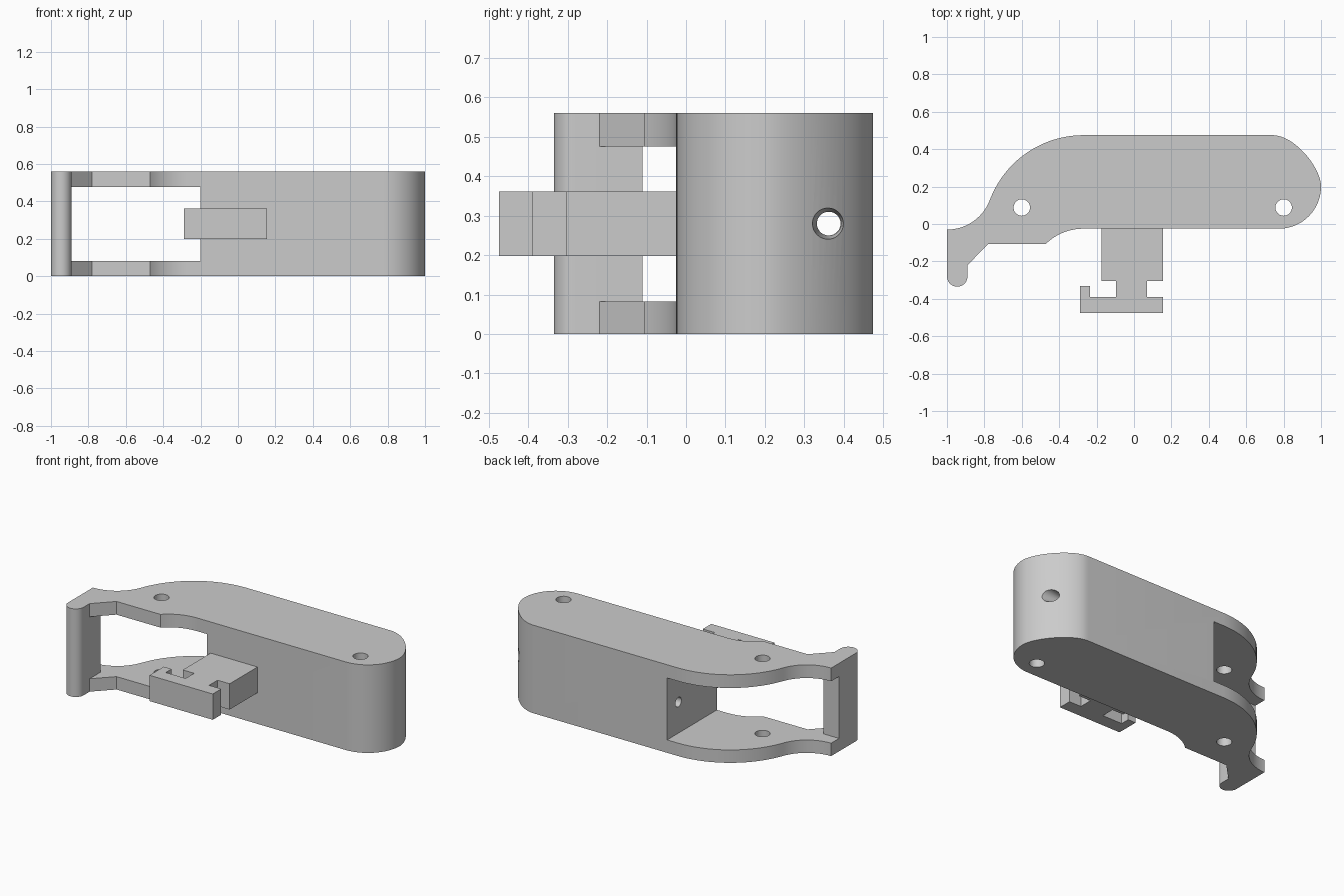
import bpy, bmesh
from math import sin, cos, radians, pi
from mathutils import Matrix, Vector
from mathutils.geometry import interpolate_bezier

cube = bpy.data.objects.get("Cube")
if cube:
    bpy.data.objects.remove(cube, do_unlink=True)

grey = bpy.data.materials.new("plain grey")
grey.use_nodes = True
color = (0.6, 0.6, 0.6, 1)
grey.diffuse_color = color
grey.node_tree.nodes["Principled BSDF"].inputs["Base Color"].default_value = color


def finish(name, bm):
    bmesh.ops.recalc_face_normals(bm, faces=bm.faces)
    mesh = bpy.data.meshes.new(name)
    bm.to_mesh(mesh)
    bm.free()
    mesh.materials.append(grey)
    obj = bpy.data.objects.new(name, mesh)
    bpy.context.collection.objects.link(obj)
    return obj


def extrude(name, outline, z0, z1):
    bm = bmesh.new()
    face = bm.faces.new([bm.verts.new((x, y, z0)) for x, y in outline])
    out = bmesh.ops.extrude_face_region(bm, geom=[face])
    top = [v for v in out["geom"] if isinstance(v, bmesh.types.BMVert)]
    bmesh.ops.translate(bm, verts=top, vec=(0, 0, z1 - z0))
    return finish(name, bm)


def rod(name, center, r1, r2, length, along_x=False):
    bm = bmesh.new()
    turn = Matrix.Rotation(pi / 2, 4, "Y") if along_x else Matrix()
    bmesh.ops.create_cone(bm, cap_ends=True, segments=40, radius1=r1, radius2=r2,
                          depth=length, matrix=Matrix.Translation(center) @ turn)
    return finish(name, bm)


def arc(cx, cy, r, start, end, n=20):
    angles = [radians(start + (end - start) * i / n) for i in range(n + 1)]
    return [(cx + r * cos(a), cy + r * sin(a)) for a in angles]


def activate(obj):
    bpy.ops.object.select_all(action="DESELECT")
    obj.select_set(True)
    bpy.context.view_layer.objects.active = obj


def carve(obj, cutter):
    cutter.hide_render = True
    activate(obj)
    mod = obj.modifiers.new("cut", "BOOLEAN")
    mod.operation = "DIFFERENCE"
    mod.solver = "EXACT"
    mod.object = cutter
    bpy.ops.object.modifier_apply(modifier=mod.name)
    bpy.data.objects.remove(cutter, do_unlink=True)


# Arm outline: hooked tip, waist, shoulder, rounded far end, underside
nose = interpolate_bezier(Vector((0.74, 0.475)), Vector((0.86, 0.475)),
                          Vector((1, 0.3)), Vector((1, 0.2)), 24)
outline = (
    arc(-1, 0.215, 0.245, -90, -20.3)
    + arc(-0.27, -0.06, 0.535, 159.2, 90)[1:]
    + [(p.x, p.y) for p in nose]
    + arc(0.775, 0.2, 0.225, 0, -90)[1:]
    + arc(-0.27, -0.315, 0.29, 90, 134)
    + [(-0.78, -0.107), (-0.89, -0.22)]
    + arc(-0.945, -0.28, 0.055, 0, -180)
)
arm = extrude("arm_body", outline, 0, 0.56)

# Slot between the two fork plates, leaving the hooked crossbar
carve(arm, extrude("slot_cutter", [(-0.89, -0.6), (-0.2, -0.6), (-0.2, 0.6),
                                   (-1.1, 0.6), (-1.1, -0.11), (-0.89, -0.11)],
                   0.082, 0.476))

# Pivot holes, and a lengthwise bore with a flared mouth
for x in (-0.6, 0.8):
    carve(arm, rod("pin_cutter", (x, 0.088, 0.28), 0.044, 0.044, 1))
carve(arm, rod("bore_cutter", (0.4, 0.362, 0.28), 0.03, 0.03, 1.4, True))
carve(arm, rod("flare_cutter", (0.93, 0.364, 0.28), 0.03, 0.05, 0.16, True))

# Notched connector block with a lipped foot
connector = extrude("connector", [
    (-0.175, 0), (-0.175, -0.305), (-0.095, -0.305), (-0.095, -0.39),
    (-0.235, -0.39), (-0.235, -0.332), (-0.29, -0.332), (-0.29, -0.475),
    (0.155, -0.475), (0.155, -0.39), (0.07, -0.39), (0.07, -0.305),
    (0.155, -0.305), (0.155, 0)], 0.198, 0.362)

for obj in (arm, connector):
    activate(obj)
    bpy.ops.object.shade_smooth_by_angle()
